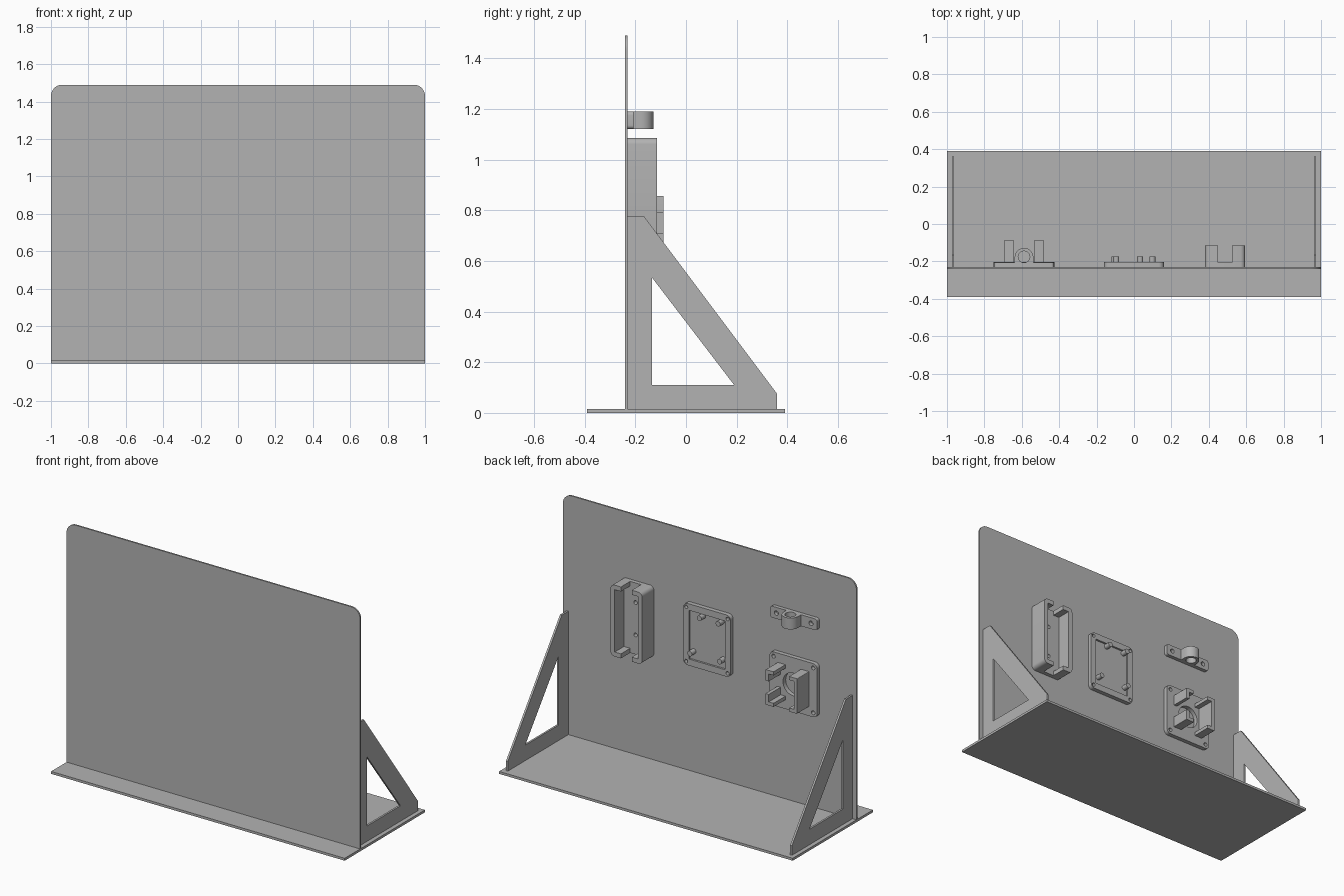
import bpy, bmesh
from math import sin, cos, pi, radians
from mathutils import Vector

cube = bpy.data.objects.get("Cube")
if cube:
    bpy.data.objects.remove(cube, do_unlink=True)

grey = bpy.data.materials.new("light_grey")
grey.use_nodes = True
COLOUR = (0.45, 0.45, 0.45, 1)
grey.diffuse_color = COLOUR
grey.node_tree.nodes["Principled BSDF"].inputs["Base Color"].default_value = COLOUR

# For each extrusion axis: how profile coordinates (u, v) and depth d map to space
PLACE = {
    "x": lambda u, v, d: Vector((d, u, v)),
    "y": lambda u, v, d: Vector((u, d, v)),
    "z": lambda u, v, d: Vector((u, v, d)),
}


def prism(name, axis, start, end, outline, *holes):
    """Extrude an outline with any number of holes along an axis."""
    place = PLACE[axis]
    bm = bmesh.new()
    for loop in (outline, *holes):
        vs = [bm.verts.new(place(u, v, start)) for u, v in loop]
        for i, vert in enumerate(vs):
            bm.edges.new((vs[i - 1], vert))
    bmesh.ops.triangle_fill(bm, use_beauty=True, use_dissolve=False, edges=bm.edges[:])
    result = bmesh.ops.extrude_face_region(bm, geom=bm.faces[:], use_keep_orig=True)
    moved = [g for g in result["geom"] if isinstance(g, bmesh.types.BMVert)]
    bmesh.ops.translate(bm, verts=moved, vec=place(0, 0, end - start))
    bmesh.ops.recalc_face_normals(bm, faces=bm.faces[:])
    mesh = bpy.data.meshes.new(name)
    bm.to_mesh(mesh)
    bm.free()
    mesh.materials.append(grey)
    mesh.shade_smooth()
    mesh.set_sharp_from_angle(angle=radians(30))
    obj = bpy.data.objects.new(name, mesh)
    bpy.context.collection.objects.link(obj)
    return obj


def arc(cu, cv, r, a, b, n):
    return [(cu + r * cos(radians(a + (b - a) * i / n)),
             cv + r * sin(radians(a + (b - a) * i / n))) for i in range(n + 1)]


def circle(cu, cv, r, n=24):
    return arc(cu, cv, r, 0, 360, n)[:-1]


def rect(cu, cv, hu, hv, r=0):
    """Rectangle from its centre and half sizes, corners rounded if r is given."""
    if not r:
        return [(cu - hu, cv - hv), (cu + hu, cv - hv), (cu + hu, cv + hv), (cu - hu, cv + hv)]
    pts = []
    for su, sv, a in ((1, 1, 0), (-1, 1, 90), (-1, -1, 180), (1, -1, 270)):
        pts += arc(cu + su * (hu - r), cv + sv * (hv - r), r, a, a + 90, 6)
    return pts


def corner_holes(cu, cv, du, dv, r):
    return [circle(cu + su * du, cv + sv * dv, r, 16) for su in (-1, 1) for sv in (-1, 1)]


def hook(cu, cv, hu, hv, slot, t, r, side, low, high):
    """Wall outline with a return at the top and/or bottom end, on one side of a slot."""
    pts = []
    if high is None:
        pts += [(slot, hv)] + arc(hu - r, hv - r, r, 90, 0, 6)
    else:
        pts += [(hu - t, high), (hu, high)]
    if low is None:
        pts += arc(hu - r, r - hv, r, 0, -90, 6) + [(slot, -hv), (slot, t - hv), (hu - t, t - hv)]
    else:
        pts += [(hu, low), (hu - t, low)]
    if high is None:
        pts += [(hu - t, hv - t), (slot, hv - t)]
    return [(cu + side * u, cv + v) for u, v in pts]


BACK = -0.23     # rear face of the panel
FLOOR = 0.015    # top of the base

# Base and upright panel
prism("base", "z", 0, FLOOR, rect(0, 0, 1, 0.39))
R, TOP = 0.06, 1.49
prism("panel", "y", -0.24, BACK,
      [(-1, FLOOR), (1, FLOOR)] + arc(1 - R, TOP - R, R, 0, 90, 8)
      + arc(R - 1, TOP - R, R, 90, 180, 8))

# Triangular side brackets
for side, x in (("left", 0.962), ("right", -0.974)):
    prism(side + "_bracket", "x", x, x + 0.012,
          [(BACK, FLOOR), (0.36, FLOOR), (0.36, 0.075), (-0.165, 0.775), (BACK, 0.775)],
          [(-0.135, 0.11), (0.19, 0.11), (-0.135, 0.535)])

# Tall holder: floor and two C-shaped walls
X, Z, HU, HV = 0.487, 0.865, 0.107, 0.22
prism("tall_holder_floor", "y", BACK, -0.205, rect(X, Z, HU, HV, 0.025),
      *[circle(X, Z + dz, 0.012, 16) for dz in (-0.1, 0.1)])
for side in (1, -1):
    prism("tall_holder_wall", "y", -0.205, -0.115,
          hook(X, Z, HU, HV, 0.037, 0.028, 0.025, side, None, None))

# Circuit board mount: plate, raised rim and four standoffs
holes = corner_holes(0, Z, 0.141, 0.167, 0.011)
plate = rect(0, Z, 0.16, 0.19, 0.028)
prism("board_plate", "y", BACK, -0.215, plate, *holes)
prism("board_rim", "y", -0.215, -0.203, plate, rect(0, Z, 0.122, 0.15), *holes)
for x, z in ((0.033, 1.0), (-0.095, 1.0), (0.098, 0.765), (-0.105, 0.77)):
    prism("board_standoff", "y", -0.215, -0.175, circle(x, z, 0.016))

# Square holder: plate with a round opening, C-shaped wall and two L-shaped prongs
X, Z, H = -0.588, 0.748, 0.108
prism("square_holder_plate", "y", BACK, -0.204, rect(X, Z, 0.162, 0.165, 0.028),
      circle(X, Z, 0.07, 32), *corner_holes(X, Z, 0.135, 0.138, 0.012))
for name, side, low, high in (("wall", -1, None, None),
                              ("upper_prong", 1, 0.04, None),
                              ("lower_prong", 1, None, -0.04)):
    prism("square_holder_" + name, "y", -0.204, -0.088,
          hook(X, Z, H, H, 0.053, 0.022, 0.004, side, low, high))

# Ring clamp: screw plate and arch with a vertical bore
prism("clamp_plate", "y", BACK, -0.207, rect(X, 1.155, 0.16, 0.035, 0.015),
      *[circle(X + dx, 1.155, 0.014, 16) for dx in (-0.118, 0.118)])
prism("clamp_ring", "z", 1.12, 1.19,
      [(X - 0.052, BACK), (X + 0.052, BACK)] + arc(X, -0.178, 0.05, 0, 180, 16),
      circle(X, -0.176, 0.031))
